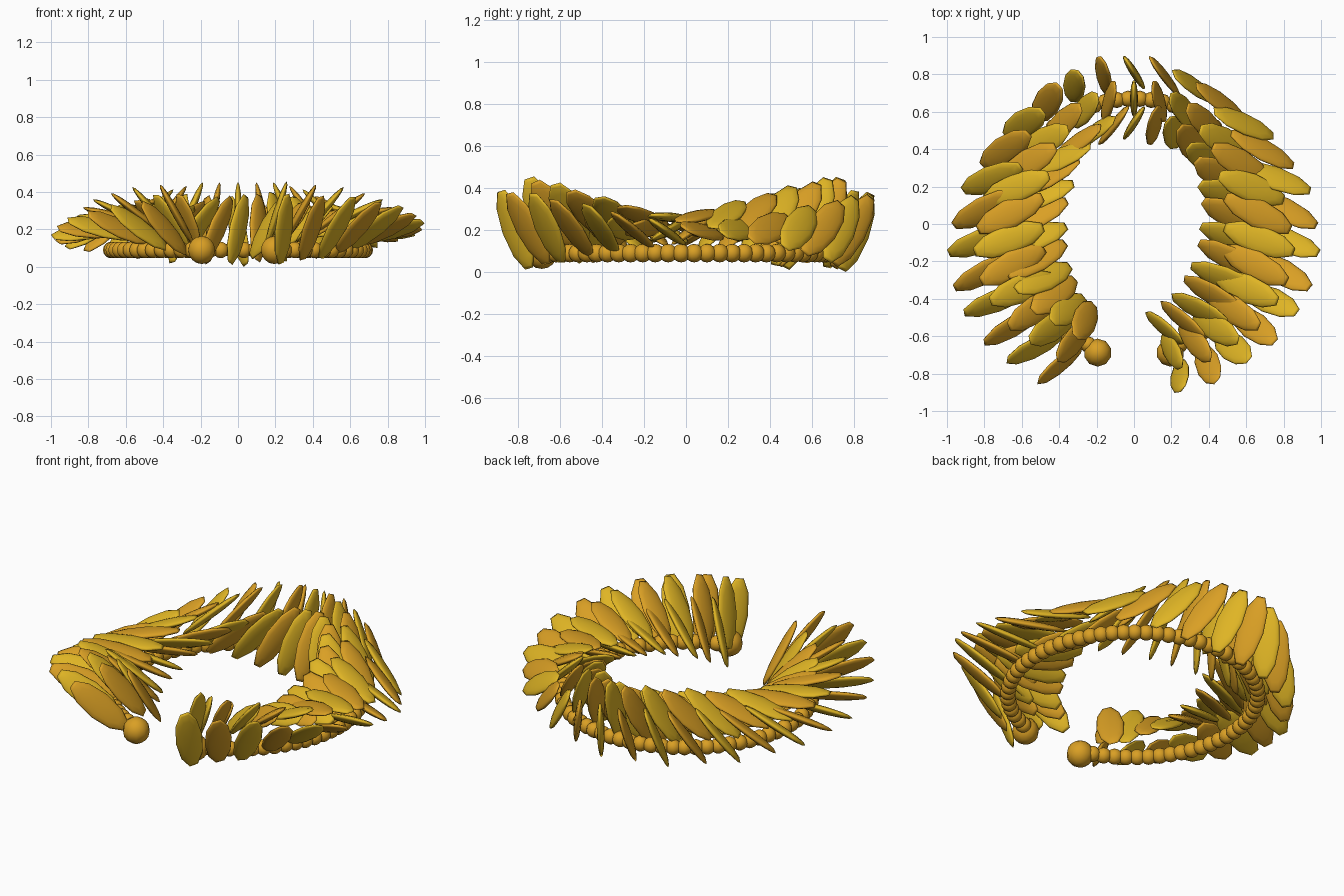
import bpy, bmesh
from math import radians, sin, cos
from mathutils import Vector, Matrix

cube = bpy.data.objects.get("Cube")
if cube:
    bpy.data.objects.remove(cube, do_unlink=True)


def make_material(name, rgb):
    mat = bpy.data.materials.new(name)
    mat.use_nodes = True
    mat.diffuse_color = (*rgb, 1)
    mat.node_tree.nodes["Principled BSDF"].inputs["Base Color"].default_value = (*rgb, 1)
    return mat


def make_ball(name, scale, mat, segments):
    """Smooth ellipsoid mesh with its poles on the z axis."""
    bm = bmesh.new()
    bmesh.ops.create_uvsphere(bm, u_segments=segments, v_segments=8, radius=1)
    bmesh.ops.scale(bm, vec=scale, verts=bm.verts)
    for f in bm.faces:
        f.smooth = True
    mesh = bpy.data.meshes.new(name)
    bm.to_mesh(mesh)
    bm.free()
    mesh.materials.append(mat)
    return mesh


def place(name, mesh, matrix):
    obj = bpy.data.objects.new(name, mesh)
    bpy.context.collection.objects.link(obj)
    obj.matrix_world = matrix


yellow = make_material("yellow_gold", (0.74, 0.46, 0.018))
orange = make_material("orange_gold", (0.70, 0.35, 0.018))

# Ring of beads, open at the front, closed off by a larger ball at each end
RING, RING_Z = 0.68, 0.09
bead = make_ball("bead", (0.044, 0.044, 0.044), orange, 10)
end_ball = make_ball("end_ball", (0.075, 0.075, 0.075), orange, 10)
BEADS = 63
for k in range(BEADS + 1):
    a = radians(-74 + 328 * k / BEADS)
    at_end = k in (0, BEADS)
    r = RING + (0.025 if at_end else 0)
    place("end_ball" if at_end else "bead", end_ball if at_end else bead,
          Matrix.Translation((r * cos(a), r * sin(a) - 0.01, RING_Z)))

# Leaves: flat ellipsoids, long on x, wide on y, thin on z
leaf_size = (0.207, 0.077, 0.021)
leaves = [make_ball("yellow_leaf", leaf_size, yellow, 10),
          make_ball("orange_leaf", leaf_size, orange, 10)]

# Rows: name, radius, height, twist about the leaf's length, lead of its turn
rows = [("outer_leaf", 0.81, 0.19, -35, -13),
        ("middle_leaf", 0.67, 0.26, 0, 0),
        ("inner_leaf", 0.54, 0.2, 35, 13)]

for name, radius, height, twist, lead in rows:
    t = radians(twist)
    for i in range(-14, 14):
        a = radians(90 + 11.6 * i)
        turn = a + radians(lead)
        odd = i % 2
        # The leaf turns about the y axis as it travels round the ring
        length = Vector((cos(turn), -0.5 if odd else -0.36, -sin(turn))).normalized()
        flat = Vector((sin(turn), 0, cos(turn)))
        side = flat.cross(length)
        width = side * cos(t) + flat * sin(t)
        normal = length.cross(width)
        rot = Matrix((length, width, normal)).transposed().to_4x4()
        shift = -0.02 * (1 - sin(a)) - 0.03 * cos(a) ** 2
        rise = 0.02 * abs(sin(2 * a))
        pos = Vector((radius * cos(a), radius * sin(a) + shift, height + rise))
        place(name, leaves[odd], Matrix.Translation(pos) @ rot)
